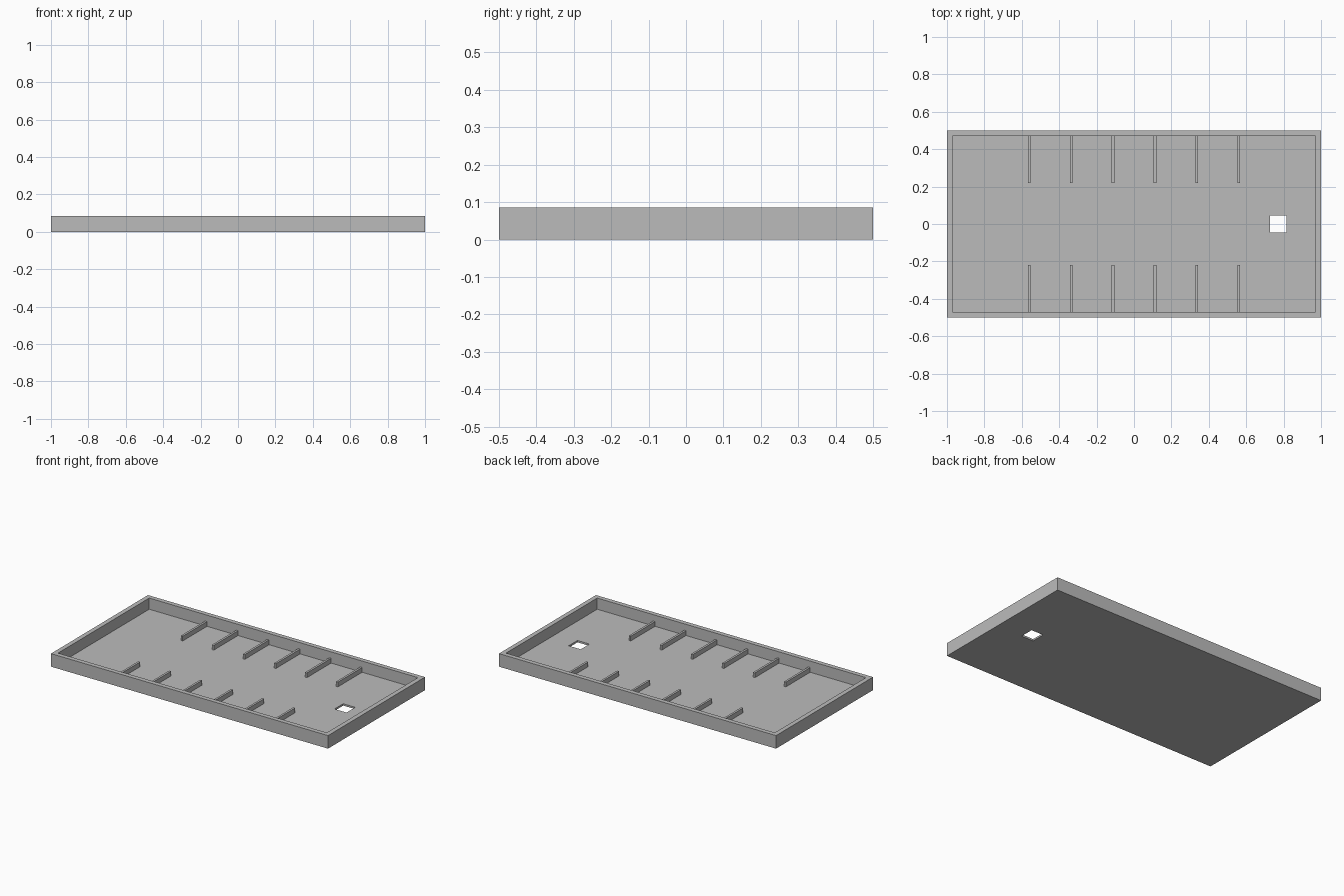
import bpy
import bmesh

cube = bpy.data.objects.get("Cube")
if cube:
    bpy.data.objects.remove(cube, do_unlink=True)

grey = bpy.data.materials.new("plain grey")
grey.use_nodes = True
COLOUR = (0.5, 0.5, 0.5, 1)
grey.diffuse_color = COLOUR
grey.node_tree.nodes["Principled BSDF"].inputs["Base Color"].default_value = COLOUR

HEIGHT, FLOOR, WALL = 0.085, 0.012, 0.03
RIB_TOP, RIB_WIDTH = 0.043, 0.014


def box(name, low, high):
    """Box spanning two opposite corners."""
    bm = bmesh.new()
    bmesh.ops.create_cube(bm, size=1)
    for v in bm.verts:
        v.co = [high[i] if v.co[i] > 0 else low[i] for i in range(3)]
    mesh = bpy.data.meshes.new(name)
    bm.to_mesh(mesh)
    bm.free()
    mesh.materials.append(grey)
    obj = bpy.data.objects.new(name, mesh)
    bpy.context.collection.objects.link(obj)
    return obj


def cut(target, cutter):
    mod = target.modifiers.new(cutter.name, 'BOOLEAN')
    mod.operation = 'DIFFERENCE'
    mod.solver = 'EXACT'
    mod.object = cutter
    cutter.hide_render = True
    cutter.hide_set(True)


# Shallow tray with a hollow inside and a square hole through the floor
tray = box("tray", (-1, -0.5, 0), (1, 0.5, HEIGHT))
cut(tray, box("hollow_cutter", (-1 + WALL, -0.5 + WALL, FLOOR),
              (1 - WALL, 0.5 - WALL, HEIGHT + 0.1)))
cut(tray, box("hole_cutter", (0.728, -0.045, -0.1), (0.815, 0.045, 0.05)))

# Apply the cuts and drop the cutters
bpy.context.view_layer.update()
cut_mesh = bpy.data.meshes.new_from_object(
    tray.evaluated_get(bpy.context.evaluated_depsgraph_get()))
tray.modifiers.clear()
tray.data = cut_mesh
for name in ("hollow_cutter", "hole_cutter"):
    bpy.data.objects.remove(bpy.data.objects[name], do_unlink=True)

# Low divider ribs along both long walls
for i in range(6):
    x = -0.56 + i * 0.224
    for side, y0, y1 in (("front", -0.475, -0.22), ("back", 0.22, 0.475)):
        box(f"{side}_rib_{i + 1}", (x - RIB_WIDTH / 2, y0, FLOOR - 0.004),
            (x + RIB_WIDTH / 2, y1, RIB_TOP))
